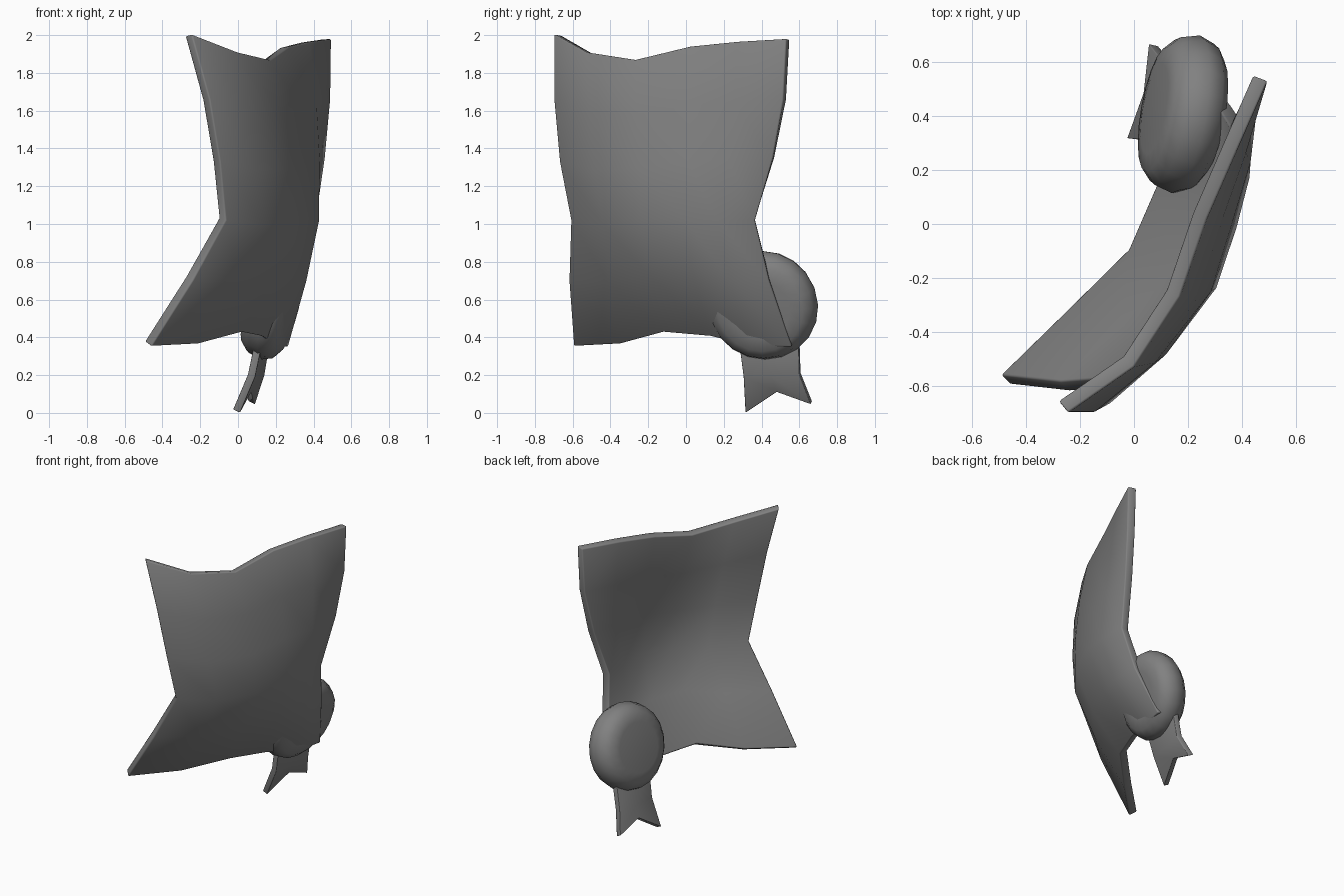
import bpy, bmesh, math
from mathutils import Vector

if "Cube" in bpy.data.objects:
    bpy.data.objects.remove(bpy.data.objects["Cube"])

grey = bpy.data.materials.new("dark_grey")
grey.diffuse_color = (.22, .22, .22, 1)
grey.use_nodes = True
grey.node_tree.nodes["Principled BSDF"].inputs["Base Color"].default_value = grey.diffuse_color


def finish(obj, angle):
    obj.data.materials.append(grey)
    bpy.ops.object.select_all(action='DESELECT')
    obj.select_set(True)
    bpy.context.view_layer.objects.active = obj
    bpy.ops.object.shade_smooth_by_angle(angle=math.radians(angle))


def cloth(name, rows, thickness, soften):
    """Thick sheet with softened rim from rows of points, top to bottom."""
    n = len(rows[0])
    verts = [p for row in rows for p in row]
    faces = [(r * n + c, (r + 1) * n + c, (r + 1) * n + c + 1, r * n + c + 1)
             for r in range(len(rows) - 1) for c in range(n - 1)]
    mesh = bpy.data.meshes.new(name)
    mesh.from_pydata(verts, [], faces)
    obj = bpy.data.objects.new(name, mesh)
    bpy.context.collection.objects.link(obj)
    solid = obj.modifiers.new("thickness", 'SOLIDIFY')
    solid.thickness = thickness
    solid.offset = -1
    bevel = obj.modifiers.new("soft_rim", 'BEVEL')
    bevel.width = soften
    bevel.segments = 2
    bevel.limit_method = 'ANGLE'
    bevel.angle_limit = math.radians(55)
    bpy.context.view_layer.objects.active = obj
    for mod in (solid, bevel):
        bpy.ops.object.modifier_apply(modifier=mod.name)
    finish(obj, 75)
    return obj


def coons(top, bottom, left, right, bulge):
    """Fill four edge curves with a smooth patch, bulged outward low right."""
    t, b, l, r = [[Vector(p) for p in e] for e in (top, bottom, left, right)]
    n = len(t) - 1
    rows = []
    for j in range(n + 1):
        v = j / n
        row = []
        for i in range(n + 1):
            u = i / n
            corners = (t[0].lerp(t[-1], u)).lerp(b[0].lerp(b[-1], u), v)
            p = l[j].lerp(r[j], u) + t[i].lerp(b[i], v) - corners
            p.x += bulge * math.sin(math.pi * u ** 2.2) * math.sin(math.pi * v ** 1.8)
            row.append(p)
        rows.append(row)
    return rows


# Curled parchment sheet
top = [(-.245, -.70, 2.005), (0, -.53, 1.91), (.17, -.27, 1.87),
       (.27, .02, 1.94), (.38, .27, 1.965), (.495, .53, 1.98)]
bottom = [(-.46, -.595, .352), (-.21, -.35, .365), (.02, -.12, .427),
          (.13, .13, .405), (.215, .34, .352), (.265, .56, .348)]
left = [top[0], (-.15, -.70, 1.66), (-.095, -.67, 1.33),
        (-.065, -.61, 1.02), (-.24, -.62, .7), bottom[0]]
right = [top[-1], (.49, .515, 1.66), (.46, .46, 1.35),
         (.41, .365, 1.02), (.36, .44, .7), bottom[-1]]
cloth("parchment_sheet", coons(top, bottom, left, right, .048), .056, .008)

# Wax seal: rounded disc, tilted to lie behind the sheet
profile = [(.16, -.10), (.23, -.092), (.275, -.06), (.297, 0),
           (.278, .07), (.235, .112), (.17, .122)]
sides = 20
bm = bmesh.new()
rings = [[bm.verts.new((rad * math.cos(2 * math.pi * k / sides),
                        rad * math.sin(2 * math.pi * k / sides), h))
          for k in range(sides)] for rad, h in profile]
for a, b in zip(rings, rings[1:]):
    for k in range(sides):
        m = (k + 1) % sides
        bm.faces.new((a[k], a[m], b[m], b[k]))
bm.faces.new(rings[0][::-1])
bm.faces.new(rings[-1])
mesh = bpy.data.meshes.new("wax_seal")
bm.to_mesh(mesh)
bm.free()
seal = bpy.data.objects.new("wax_seal", mesh)
bpy.context.collection.objects.link(seal)
seal.location = (.192, .407, .57)
seal.rotation_euler = Vector((-.95, .17, .25)).to_track_quat('Z', 'Y').to_euler()
finish(seal, 60)

# Swallow-tailed ribbon under the seal
cloth("ribbon", [
    [(.13, .28, .38), (.15, .44, .38), (.17, .595, .38)],
    [(.09, .305, .19), (.11, .455, .19), (.14, .6, .2)],
    [(.01, .315, .0), (.07, .48, .11), (.09, .66, .045)]], .04, .004)
